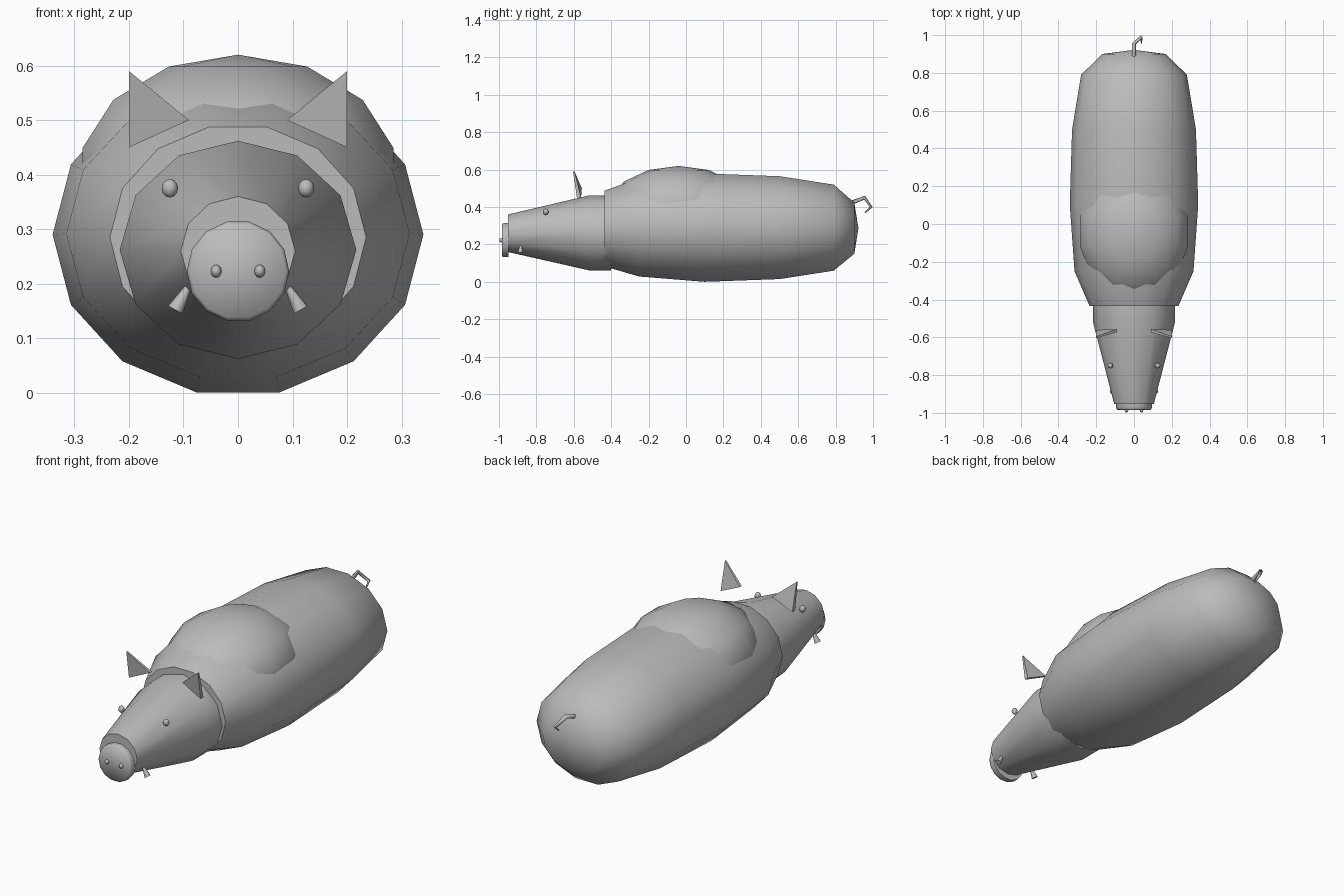
import bpy, bmesh, math
from mathutils import Vector, Matrix

if "Cube" in bpy.data.objects:
    bpy.data.objects.remove(bpy.data.objects["Cube"])

grey = bpy.data.materials.new("plain grey")
grey.use_nodes = True
COLOUR = (0.5, 0.5, 0.5, 1)
grey.diffuse_color = COLOUR
grey.node_tree.nodes["Principled BSDF"].inputs["Base Color"].default_value = COLOUR


def finish(name, bm, smooth=60):
    """Turn a bmesh into a named, shaded object."""
    bmesh.ops.recalc_face_normals(bm, faces=bm.faces)
    mesh = bpy.data.meshes.new(name)
    bm.to_mesh(mesh)
    bm.free()
    mesh.materials.append(grey)
    obj = bpy.data.objects.new(name, mesh)
    bpy.context.collection.objects.link(obj)
    bpy.ops.object.select_all(action='DESELECT')
    bpy.context.view_layer.objects.active = obj
    obj.select_set(True)
    if smooth:
        bpy.ops.object.shade_smooth_by_angle(angle=math.radians(smooth))
    return obj


def loft(name, sides, rings, apex=None):
    """Join elliptical rings (y, centre z, x radius, z radius) along y."""
    bm = bmesh.new()
    loops = []
    for y, cz, rx, rz in rings:
        angles = [math.tau * i / sides for i in range(sides)]
        loops.append([bm.verts.new((rx * math.cos(a), y, cz + rz * math.sin(a)))
                      for a in angles])
    for a, b in zip(loops, loops[1:]):
        for i in range(sides):
            j = (i + 1) % sides
            bm.faces.new((a[i], a[j], b[j], b[i]))
    bm.faces.new(loops[0])
    if apex:
        tip = bm.verts.new(apex)
        for i in range(sides):
            bm.faces.new((loops[-1][i], loops[-1][(i + 1) % sides], tip))
    else:
        bm.faces.new(loops[-1])
    return finish(name, bm)


def ball(name, centre, radii, segments, rings):
    bm = bmesh.new()
    bmesh.ops.create_uvsphere(bm, u_segments=segments, v_segments=rings, radius=1)
    bmesh.ops.transform(bm, verts=bm.verts,
                        matrix=Matrix.Translation(centre) @ Matrix.Diagonal((*radii, 1)))
    return finish(name, bm)


def tube(name, points, radii, sides=6):
    """Tapered tube through a few points."""
    bm = bmesh.new()
    pts = [Vector(p) for p in points]
    loops = []
    for k, p in enumerate(pts):
        along = (pts[min(k + 1, len(pts) - 1)] - pts[max(k - 1, 0)]).normalized()
        side = along.cross(Vector((0.3, 0.2, 1))).normalized()
        up = side.cross(along)
        loops.append([bm.verts.new(p + radii[k] * (side * math.cos(math.tau * i / sides)
                                                   + up * math.sin(math.tau * i / sides)))
                      for i in range(sides)])
    for a, b in zip(loops, loops[1:]):
        for i in range(sides):
            j = (i + 1) % sides
            bm.faces.new((a[i], a[j], b[j], b[i]))
    bm.faces.new(loops[0])
    bm.faces.new(loops[-1])
    return finish(name, bm)


# Barrel body, blunt at the neck and rounded at the rump
loft("body", 14, [(-0.435, 0.285, 0.235, 0.208), (-0.25, 0.292, 0.315, 0.27),
                  (0.1, 0.29, 0.34, 0.297), (0.5, 0.29, 0.328, 0.282),
                  (0.79, 0.29, 0.28, 0.236), (0.9, 0.287, 0.168, 0.14)],
     apex=(0, 0.922, 0.287))

# Shoulder hump
ball("shoulder_hump", (0, -0.04, 0.4), (0.3, 0.372, 0.22), 14, 7)

# Tapered head and snout disc
loft("head", 12, [(-0.953, 0.26, 0.105, 0.1), (-0.52, 0.262, 0.217, 0.2),
                  (-0.4, 0.262, 0.217, 0.2)])
loft("snout_disc", 14, [(-0.985, 0.223, 0.088, 0.087), (-0.975, 0.223, 0.094, 0.093),
                        (-0.95, 0.223, 0.094, 0.093)])

# Paired parts of the face
for name, s in (("left", 1), ("right", -1)):
    ball(name + "_eye", (s * 0.125, -0.75, 0.375), (0.015, 0.015, 0.017), 8, 6)
    ball(name + "_nostril", (s * 0.04, -0.985, 0.223), (0.01, 0.014, 0.012), 8, 6)
    tube(name + "_tusk", [(s * 0.088, -0.885, 0.2), (s * 0.115, -0.885, 0.152)],
         [0.005, 0.015], 8)
    # Thin triangular ear leaning forward, thinner at the tip
    bm = bmesh.new()
    outline = [((0.2, -0.6, 0.59), 0.004), ((0.2, -0.572, 0.45), 0.011),
               ((0.09, -0.565, 0.5), 0.008)]
    front, back = [[bm.verts.new((s * x, y + d * t, z)) for (x, y, z), t in outline]
                   for d in (-1, 1)]
    bm.faces.new(front)
    bm.faces.new(back)
    for i in range(3):
        j = (i + 1) % 3
        bm.faces.new((front[i], front[j], back[j], back[i]))
    finish(name + "_ear", bm, smooth=0)

# Kinked tail
tube("tail", [(0, 0.87, 0.418), (0, 0.955, 0.45), (0.038, 0.99, 0.4), (0.04, 0.957, 0.37)],
     [0.012, 0.011, 0.008, 0.003])
